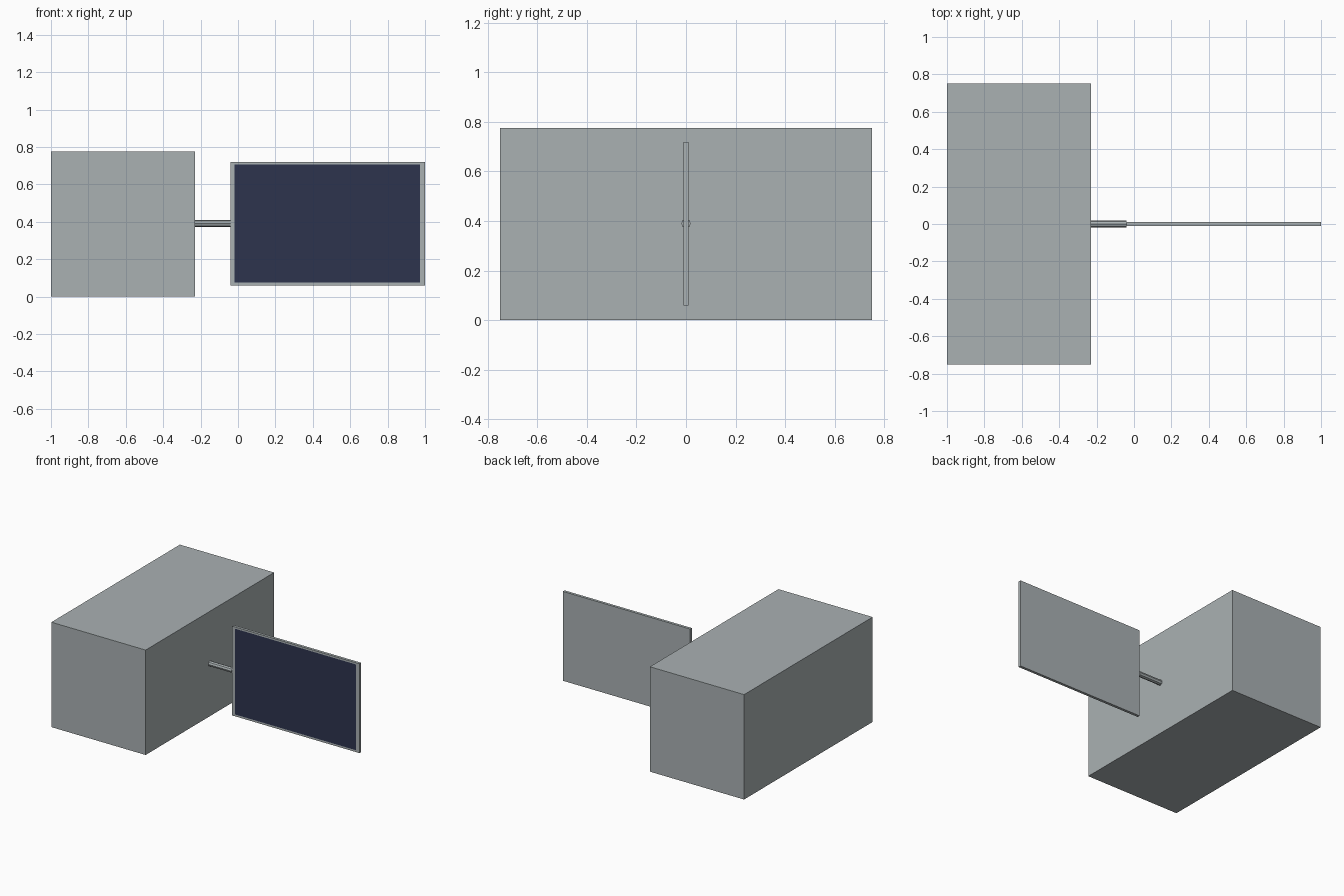
import bpy
import bmesh
import math
from mathutils import Matrix, Vector

cube = bpy.data.objects.get("Cube")
if cube:
    bpy.data.objects.remove(cube, do_unlink=True)


def make_material(name, colour):
    mat = bpy.data.materials.new(name)
    mat.use_nodes = True
    mat.diffuse_color = colour
    mat.node_tree.nodes["Principled BSDF"].inputs["Base Color"].default_value = colour
    return mat


def finish(name, bm, *mats):
    mesh = bpy.data.meshes.new(name)
    bm.to_mesh(mesh)
    bm.free()
    for mat in mats:
        mesh.materials.append(mat)
    obj = bpy.data.objects.new(name, mesh)
    bpy.context.collection.objects.link(obj)
    return obj


def box(low, high):
    low, high = Vector(low), Vector(high)
    bm = bmesh.new()
    bmesh.ops.create_cube(bm, size=1, matrix=Matrix.Translation((low + high) / 2)
                          @ Matrix.Diagonal((high - low).to_4d()))
    return bm


grey = make_material("light grey", (0.40, 0.44, 0.45, 1))
navy = make_material("dark navy", (0.026, 0.034, 0.076, 1))

# Main body
finish("body", box((-1, -0.75, 0), (-0.23, 0.75, 0.775)), grey)

# Arm joining the body to the panel
bm = bmesh.new()
arm_start, arm_end = -0.23, -0.04
bmesh.ops.create_cone(
    bm, cap_ends=True, segments=8, radius1=0.019, radius2=0.019,
    depth=arm_end - arm_start,
    matrix=Matrix.Translation(((arm_start + arm_end) / 2, 0, 0.39))
    @ Matrix.Rotation(math.pi / 2, 4, "Y"))
finish("arm", bm, grey)

# Panel with a dark field inset in its front face
bm = box((-0.04, -0.01, 0.06), (1, 0.01, 0.72))
bm.normal_update()
front = min(bm.faces, key=lambda f: f.normal.y)
bmesh.ops.inset_region(bm, faces=[front], thickness=0.01)
for v in front.verts:
    v.co.x = -0.018 if v.co.x < 0.5 else 0.973
    v.co.z = 0.074 if v.co.z < 0.39 else 0.707
front.material_index = 1
finish("panel", bm, grey, navy)
